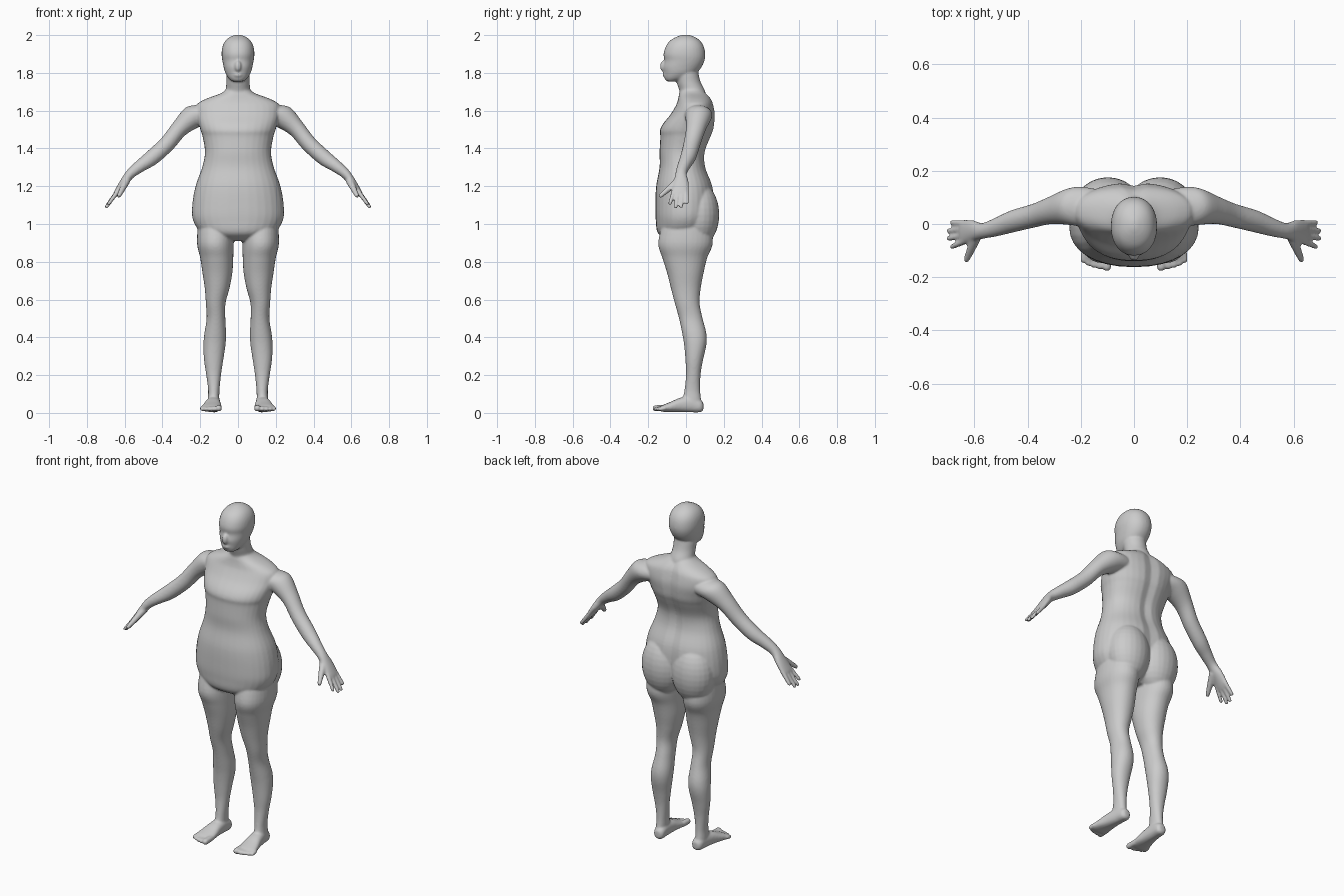
import bpy, bmesh, math
from mathutils import Vector, Matrix

X, Y, Z = Vector((1, 0, 0)), Vector((0, 1, 0)), Vector((0, 0, 1))
SEG = 32
bm = bmesh.new()


def spline(rows, steps=5):
    """Smoothly interpolate the rows of numbers (Catmull-Rom)."""
    out = []
    for i in range(len(rows) - 1):
        p0, p1, p2 = rows[max(i - 1, 0)], rows[i], rows[i + 1]
        p3 = rows[min(i + 2, len(rows) - 1)]
        for k in range(steps):
            t = k / steps
            out.append([0.5 * (2 * b + (c - a) * t + (2 * a - 5 * b + 4 * c - d) * t * t
                               + (3 * b - a - 3 * c + d) * t ** 3)
                        for a, b, c, d in zip(p0, p1, p2, p3)])
    return out + [list(rows[-1])]


def loft(rows, u, v, side=1, groove=0.0, power=1.0):
    """Skin elliptical rings (x, y, z, ru, rv) lying in the u/v plane."""
    rings = []
    for x, y, z, ru, rv in spline(rows):
        ring = []
        for k in range(SEG):
            a = 2 * math.pi * k / SEG
            c, s = math.cos(a), math.sin(a)
            c = math.copysign(abs(c) ** power, c)
            s = math.copysign(abs(s) ** power, s)
            p = Vector((x, y, z)) + u * (c * ru) + v * (s * rv)
            if groove and s > 0:
                p.y -= groove * math.exp(-(p.x / 0.025) ** 2)
            p.x *= side
            ring.append(bm.verts.new(p))
        rings.append(ring)
    for r, q in zip(rings, rings[1:]):
        for k in range(SEG):
            n = (k + 1) % SEG
            bm.faces.new((r[k], r[n], q[n], q[k]))
    bm.faces.new(rings[0])
    bm.faces.new(rings[-1])


def outline(rows):
    """(z, x_in, x_out, y_front, y_back) -> ring rows."""
    return [((a + b) / 2, (f + k) / 2, z, (b - a) / 2, (k - f) / 2) for z, a, b, f, k in rows]


def centred(rows):
    return outline([(z, -w, w, f, k) for z, w, f, k in rows])


def ball(loc, radii):
    bmesh.ops.create_uvsphere(bm, u_segments=24, v_segments=16, radius=1,
                              matrix=Matrix.Translation(loc) @ Matrix.Diagonal((*radii, 1)))


def digit(a, b, r0, r1, side):
    """Round-ended finger or toe from a to b."""
    a, b = Vector(a), Vector(b)
    d = (b - a).normalized()
    u = d.cross(Y if abs(d.y) < 0.9 else Z).normalized()
    v = d.cross(u)
    m = (a + b) / 2
    rows = [(*a, r0, r0), (*m, (r0 + r1) / 2, (r0 + r1) / 2), (*(b - d * r1), r1, r1),
            (*(b - d * r1 * 0.3), r1 * 0.72, r1 * 0.72), (*b, r1 * 0.15, r1 * 0.15)]
    loft(rows, u, v, side)


# Torso
loft(centred([
    (0.91, .10, -.09, .06), (0.95, .19, -.148, .11), (1.02, .238, -.16, .14),
    (1.10, .242, -.162, .15), (1.20, .225, -.158, .142), (1.30, .190, -.140, .105),
    (1.38, .175, -.140, .102), (1.46, .187, -.136, .132), (1.495, .198, -.138, .146),
    (1.53, .208, -.122, .152), (1.58, .222, -.082, .155), (1.63, .220, -.052, .146),
    (1.66, .175, -.042, .135), (1.69, .095, -.036, .112), (1.71, .065, -.03, .09)]),
    X, Y, groove=0.012, power=0.9)

# Neck
loft(centred([(1.64, .085, -.03, .11), (1.70, .067, -.034, .102), (1.75, .062, -.05, .078),
              (1.80, .062, -.06, .066), (1.85, .05, -.05, .06)]), X, Y)

# Head
loft(centred([
    (1.755, .03, -.103, -.05), (1.772, .05, -.114, .01), (1.80, .067, -.117, .055),
    (1.83, .076, -.121, .082), (1.865, .083, -.115, .098), (1.90, .087, -.119, .102),
    (1.94, .082, -.107, .094), (1.97, .067, -.085, .075), (1.99, .043, -.052, .046),
    (2.002, .012, -.018, .014)]), X, Y, power=0.92)
ball((0, -.118, 1.835), (.018, .02, .03))      # nose
ball((0, -.106, 1.79), (.028, .018, .014))     # mouth

ARM_U = Vector((.667, 0, .745))
for s in (1, -1):
    # Buttock
    ball((s * .098, .068, 1.05), (.125, .108, .17))
    # Leg
    loft(outline([
        (1.02, .02, .21, -.12, .13), (.90, .023, .217, -.147, .142), (.82, .025, .20, -.125, .112),
        (.74, .03, .188, -.10, .093), (.66, .045, .176, -.08, .078), (.58, .066, .17, -.059, .072),
        (.50, .067, .166, -.037, .088), (.42, .063, .178, -.02, .108), (.36, .066, .183, -.01, .108),
        (.28, .078, .18, -.003, .09), (.20, .09, .168, 0, .077), (.12, .098, .158, -.008, .075),
        (.06, .10, .16, -.02, .08), (.03, .105, .155, -.01, .07)]), X, Y, s, power=0.95)
    # Foot
    loft([(.125, .092, .035, .014, .018), (.125, .078, .036, .03, .032), (.128, .03, .045, .035, .042),
          (.133, -.03, .042, .042, .038), (.138, -.08, .032, .051, .027), (.143, -.122, .024, .056, .018),
          (.143, -.136, .022, .05, .012)], X, Z, s, power=0.85)
    # Toes
    for x, tip, r in ((.102, -.178, .017), (.129, -.172, .0125), (.151, -.166, .012),
                      (.172, -.158, .0115), (.191, -.147, .011)):
        digit((x, -.11, .026), (x, tip, .007 + r), r, r, s)
    # Arm and palm
    loft([(.12, .06, 1.59, .055, .065), (.18, .064, 1.582, .064, .074), (.238, .066, 1.566, .064, .07),
          (.308, .053, 1.507, .047, .053), (.375, .032, 1.425, .043, .045), (.457, .01, 1.35, .041, .042),
          (.52, -.012, 1.305, .033, .035), (.57, -.026, 1.265, .026, .03), (.605, -.026, 1.22, .022, .04),
          (.64, -.03, 1.17, .016, .047), (.652, -.03, 1.152, .012, .043)], ARM_U, Y, s)
    # Fingers
    for y0, y1, tx, tz in ((-.064, -.088, .69, 1.10), (-.041, -.056, .702, 1.083),
                           (-.019, -.026, .702, 1.085), (.003, .006, .69, 1.105)):
        digit((.635, y0, 1.175), (tx, y1, tz), .0125, .0095, s)
    # Thumb
    digit((.59, -.04, 1.23), (.633, -.142, 1.143), .021, .0115, s)

bmesh.ops.recalc_face_normals(bm, faces=bm.faces)
mesh = bpy.data.meshes.new("human_body")
bm.to_mesh(mesh)
bm.free()
body = bpy.data.objects.new("human_body", mesh)
bpy.context.collection.objects.link(body)

# Fuse the parts into one smooth skin
fuse = body.modifiers.new("fuse", 'REMESH')
fuse.mode = 'VOXEL'
fuse.voxel_size = 0.006
fuse.use_smooth_shade = True
soft = body.modifiers.new("soften", 'SMOOTH')
soft.factor = 0.5
soft.iterations = 6
